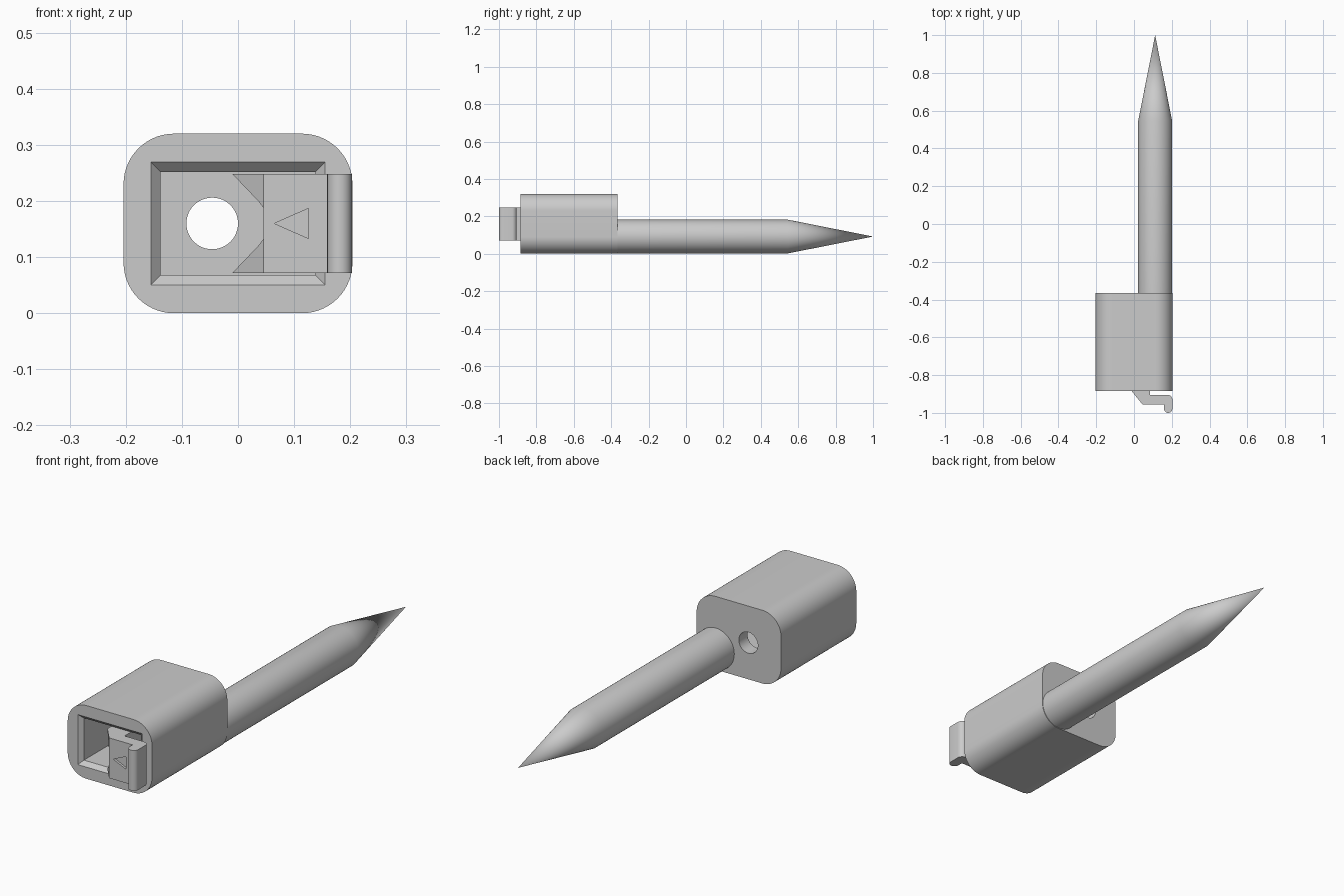
import bpy, bmesh
from math import cos, sin, pi
from mathutils import Matrix, Vector

cube = bpy.data.objects.get("Cube")
if cube:
    bpy.data.objects.remove(cube, do_unlink=True)

grey = bpy.data.materials.new("plain grey")
grey.use_nodes = True
GREY = (0.6, 0.6, 0.6, 1)
grey.diffuse_color = GREY
grey.node_tree.nodes["Principled BSDF"].inputs["Base Color"].default_value = GREY


def make(name, bm):
    bmesh.ops.recalc_face_normals(bm, faces=bm.faces)
    mesh = bpy.data.meshes.new(name)
    bm.to_mesh(mesh)
    bm.free()
    mesh.materials.append(grey)
    obj = bpy.data.objects.new(name, mesh)
    bpy.context.collection.objects.link(obj)
    return obj


def loft(name, start, end):
    """Solid between two matching closed loops of 3D points."""
    bm = bmesh.new()
    a, b = ([bm.verts.new(p) for p in loop] for loop in (start, end))
    bm.faces.new(a)
    bm.faces.new(b)
    n = len(a)
    for i in range(n):
        j = (i + 1) % n
        bm.faces.new((a[i], a[j], b[j], b[i]))
    return make(name, bm)


def along_y(name, profile, y0, y1):
    return loft(name, [(x, y0, z) for x, z in profile],
                [(x, y1, z) for x, z in profile])


def arc(cx, cy, r, a0, a1, steps):
    return [(cx + r * cos(a0 + (a1 - a0) * i / steps),
             cy + r * sin(a0 + (a1 - a0) * i / steps)) for i in range(steps + 1)]


def rect(hx, hz):
    return [(-hx, MID - hz), (hx, MID - hz), (hx, MID + hz), (-hx, MID + hz)]


def cut(obj, cutter):
    mod = obj.modifiers.new("cut", "BOOLEAN")
    mod.operation = "DIFFERENCE"
    mod.solver = "EXACT"
    mod.object = cutter
    bpy.context.view_layer.objects.active = obj
    bpy.ops.object.modifier_apply(modifier=mod.name)
    bpy.data.objects.remove(cutter, do_unlink=True)


def smooth(obj):
    bpy.ops.object.select_all(action="DESELECT")
    obj.select_set(True)
    bpy.context.view_layer.objects.active = obj
    bpy.ops.object.shade_smooth_by_angle(angle=pi / 7)


MID = 0.16
FRONT, BACK = -0.885, -0.365
HX, R = 0.204, 0.09

# Housing: rounded box with a pocket, bevelled mouth and cable hole
outline = []
for i, (sx, sz) in enumerate([(1, 1), (-1, 1), (-1, -1), (1, -1)]):
    outline += arc(sx * (HX - R), MID + sz * (MID - R), R,
                   i * pi / 2, (i + 1) * pi / 2, 14)
housing = along_y("housing", outline, FRONT, BACK)
cut(housing, along_y("pocket", rect(0.138, 0.092), FRONT - 0.02, BACK - 0.06))
cut(housing, loft("mouth", [(x, FRONT - 0.01, z) for x, z in rect(0.165, 0.119)],
                  [(x, FRONT + 0.02, z) for x, z in rect(0.136, 0.09)]))
cut(housing, along_y("cable_hole", arc(-0.046, MID, 0.046, 0, 2 * pi, 48)[:-1],
                     -0.5, BACK + 0.05))
smooth(housing)

# Ground spike: round shaft and pointed tip, flush with a housing corner
bm = bmesh.new()
SX, SZ, N = 0.112, 0.092, 64
rings = [[bm.verts.new((x, y, z)) for x, z in arc(SX, SZ, 0.09, 0, 2 * pi, N)[:-1]]
         for y in (BACK - 0.002, 0.545)]
tip = bm.verts.new((SX, 1.0, SZ))
bm.faces.new(rings[0])
for i in range(N):
    j = (i + 1) % N
    bm.faces.new((rings[0][i], rings[0][j], rings[1][j], rings[1][i]))
    bm.faces.new((rings[1][i], rings[1][j], tip))
smooth(make("ground_spike", bm))

# Sliding latch: cranked tab with a rounded finger lip
plan = [(-0.01, -0.79), (-0.01, FRONT - 0.003), (0.045, -0.955), (0.159, -0.955)]
plan += arc(0.181, -0.978, 0.022, pi, 2 * pi, 12)
plan += arc(0.178, -0.93, 0.025, 0, pi / 2, 8)
plan += [(0.085, -0.905), (0.085, -0.79)]
latch = loft("latch", [(x, y, 0.072) for x, y in plan],
             [(x, y, 0.248) for x, y in plan])

# Cable notch in the latch and the arrow sunk into its face
notch = [(-0.03, 0.269), (0.036, 0.2), (0.045, 0.188),
         (0.045, 0.132), (0.036, 0.12), (-0.03, 0.051)]
cut(latch, along_y("notch", notch, -1.02, -0.7))
arrow = [(0.065, MID), (0.126, 0.187), (0.126, 0.133)]
cut(latch, along_y("arrow", arrow, -0.97, -0.945))
smooth(latch)
